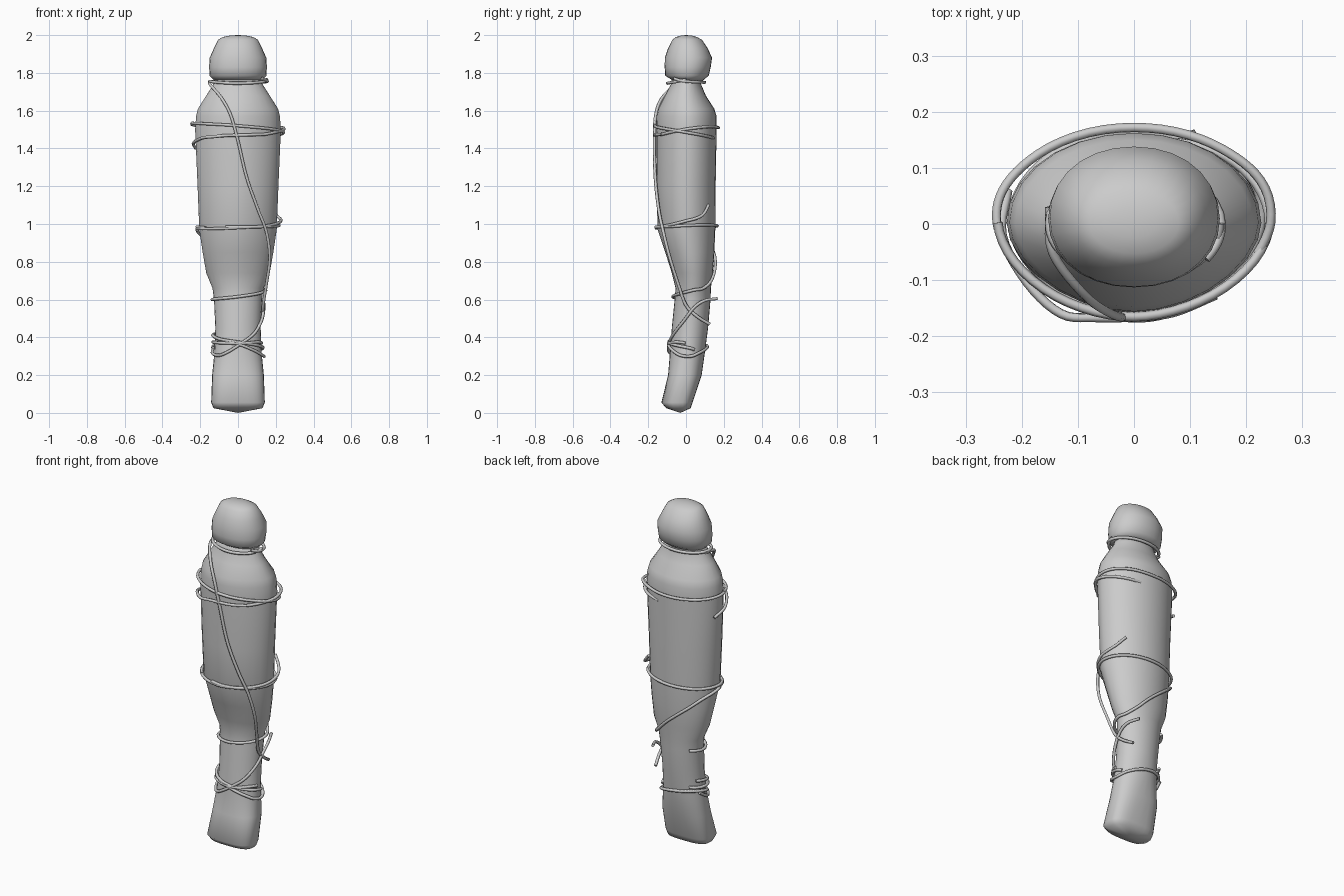
import bpy, math
from mathutils import Vector

SIDES = 28
# sections: z, half width, front y, back y, roundness front, roundness back
BODY = [
    (0.025, 0.13, -0.105, 0.025, 3.0, 3.0),
    (0.055, 0.142, -0.13, 0.035, 3.0, 3.0),
    (0.20, 0.137, -0.095, 0.083, 2.4, 2.5),
    (0.32, 0.125, -0.085, 0.10, 2.0, 2.1),
    (0.45, 0.12, -0.075, 0.117, 1.9, 2.0),
    (0.60, 0.127, -0.06, 0.13, 1.9, 2.0),
    (0.66, 0.135, -0.055, 0.132, 1.8, 2.0),
    (0.74, 0.168, -0.075, 0.142, 1.8, 2.0),
    (0.85, 0.187, -0.11, 0.15, 1.8, 2.0),
    (0.97, 0.205, -0.15, 0.155, 1.8, 2.0),
    (1.20, 0.214, -0.157, 0.157, 1.8, 2.0),
    (1.50, 0.227, -0.158, 0.162, 1.8, 2.0),
    (1.57, 0.222, -0.156, 0.162, 1.8, 2.0),
    (1.61, 0.212, -0.148, 0.15, 1.8, 2.0),
    (1.68, 0.168, -0.112, 0.105, 1.9, 2.0),
    (1.74, 0.13, -0.08, 0.08, 2.0, 2.0),
    (1.79, 0.115, -0.07, 0.075, 2.0, 2.0),
]
HEAD = [
    (1.76, 0.125, -0.07, 0.09, 2.0, 2.0),
    (1.785, 0.15, -0.11, 0.12, 2.1, 2.1),
    (1.83, 0.153, -0.113, 0.131, 2.1, 2.1),
    (1.88, 0.15, -0.112, 0.138, 2.1, 2.1),
    (1.93, 0.128, -0.095, 0.115, 2.1, 2.1),
    (1.975, 0.106, -0.073, 0.085, 2.1, 2.1),
    (1.99, 0.08, -0.053, 0.058, 2.0, 2.0),
    (1.998, 0.04, -0.025, 0.03, 2.0, 2.0),
]


def point(sec, deg, off=0.0):
    z, a, yf, yb, pf, pb = sec
    c, s = math.cos(math.radians(deg)), math.sin(math.radians(deg))
    e = 2 / (pf if s < 0 else pb)
    x = math.copysign(abs(c) ** e, c) * (a + off)
    y = math.copysign(abs(s) ** e, s) * ((yb - yf) / 2 + off)
    return Vector((x, (yf + yb) / 2 + y, z))


def section_at(z):
    for lo, hi in zip(BODY, BODY[1:]):
        if lo[0] <= z <= hi[0]:
            t = (z - lo[0]) / (hi[0] - lo[0])
            return [p + (q - p) * t for p, q in zip(lo, hi)]
    return BODY[-1]


def loft(name, secs, bottom, top):
    verts = [point(s, 360 * i / SIDES) for s in secs for i in range(SIDES)]
    faces = []
    for r in range(len(secs) - 1):
        for i in range(SIDES):
            j = (i + 1) % SIDES
            a, b = r * SIDES, (r + 1) * SIDES
            faces.append((a + i, a + j, b + j, b + i))
    n, last = len(verts), (len(secs) - 1) * SIDES
    verts += [Vector(bottom), Vector(top)]
    for i in range(SIDES):
        j = (i + 1) % SIDES
        faces.append((n, j, i))
        faces.append((n + 1, last + i, last + j))
    me = bpy.data.meshes.new(name)
    me.from_pydata(verts, [], faces)
    ob = bpy.data.objects.new(name, me)
    bpy.context.collection.objects.link(ob)
    for p in me.polygons:
        p.use_smooth = True
    return ob


def spline(keys, steps):
    """Catmull-Rom through vectors"""
    k = [Vector(v) for v in keys]
    k = [k[0] * 2 - k[1]] + k + [k[-1] * 2 - k[-2]]
    out = []
    for i in range(1, len(k) - 2):
        for s in range(steps):
            t = s / steps
            p0, p1, p2, p3 = k[i - 1:i + 3]
            out.append(0.5 * (2 * p1 + (p2 - p0) * t + (2 * p0 - 5 * p1 + 4 * p2 - p3) * t * t
                              + (3 * p1 - p0 - 3 * p2 + p3) * t ** 3))
    return out + [k[-2]]


def rope(name, pts):
    cu = bpy.data.curves.new(name, 'CURVE')
    cu.dimensions = '3D'
    cu.bevel_depth = 0.0085
    cu.bevel_resolution = 1
    cu.use_fill_caps = True
    sp = cu.splines.new('POLY')
    sp.points.add(len(pts) - 1)
    for p, v in zip(sp.points, pts):
        p.co = (*v, 1)
    sp.use_smooth = True
    bpy.context.collection.objects.link(bpy.data.objects.new(name, cu))


def wrap(name, keys):
    """keys: angle (0 right, -90 front, 90 back), height, gap from the body"""
    rope(name, [point(section_at(z), d, off) for d, z, off in spline(keys, 7)])


# wrapped body and head
loft("wrapped_body", BODY, (0, -0.03, 0.0), (0, 0, 1.79))
loft("head", HEAD, (0, 0.01, 1.76), (0, 0, 2.0))

# neck rope running down the front into the long rope
wrap("neck_rope", [(-35, 1.77, .035), (0, 1.755, .03), (90, 1.75, .02), (180, 1.755, .025),
                   (225, 1.75, .02), (270, 1.745, .02), (325, 1.752, .025), (360, 1.765, .03)])
rope("long_rope", spline([(-0.15, 0.03, 1.75), (-0.145, -0.05, 1.735), (-0.09, -0.125, 1.67),
                          (-0.04, -0.16, 1.58), (0, -0.167, 1.44), (0.045, -0.163, 1.25),
                          (0.105, -0.145, 1.08), (0.15, -0.12, 0.96), (0.168, -0.085, 0.82),
                          (0.15, -0.04, 0.68), (0.133, 0.0, 0.57), (0.13, 0.06, 0.51),
                          (0.11, 0.125, 0.47)], 5))

# chest ropes
wrap("chest_rope_upper", [(180, 1.535, .018), (225, 1.53, .013), (270, 1.52, .008), (315, 1.505, .01),
                          (360, 1.485, .015), (400, 1.465, .008), (430, 1.455, -.006)])
wrap("chest_rope_back", [(-50, 1.475, .008), (-15, 1.495, .012), (20, 1.51, .022), (50, 1.515, .014),
                         (90, 1.51, .010), (135, 1.515, .014), (165, 1.525, .022), (185, 1.53, .018)])
rope("chest_rope_lower", spline([(-0.225, 0.06, 1.40), (-0.235, -0.02, 1.43), (-0.19, -0.105, 1.455),
                                 (-0.13, -0.16, 1.462), (-0.07, -0.167, 1.468), (0.0, -0.166, 1.47),
                                 (0.07, -0.158, 1.472), (0.146, -0.127, 1.475)], 5))

# waist ropes, the second spiralling down the back to the shin
wrap("waist_rope", [(-180, 0.975, .012), (-135, 0.975, .010), (-90, 0.98, .009), (-45, 0.99, .010),
                    (-10, 1.01, .018), (25, 1.04, .025), (45, 1.10, .012)])
wrap("waist_rope_back", [(-110, 0.985, .009), (-50, 0.985, .010), (0, 0.992, .012), (45, 0.995, .010),
                         (90, 0.99, .010), (135, 0.985, .010), (180, 0.985, .012), (215, 0.98, .008)])
wrap("spiral_rope", [(185, 0.97, .012), (150, 0.93, .010), (120, 0.86, .010), (90, 0.78, .010),
                     (60, 0.70, .012), (30, 0.66, .012), (0, 0.65, .014), (-45, 0.63, .014),
                     (-90, 0.615, .011), (-135, 0.605, .009), (-180, 0.60, .010), (-225, 0.605, .008)])

# shin ropes
rope("shin_tail", spline([(0.10, 0.165, 0.605), (0.13, 0.10, 0.595), (0.137, 0.045, 0.56),
                          (0.125, -0.01, 0.49), (0.085, -0.065, 0.42), (0.02, -0.09, 0.37),
                          (-0.05, -0.09, 0.325), (-0.10, -0.06, 0.305), (-0.135, 0.0, 0.315),
                          (-0.13, 0.06, 0.35)], 5))
wrap("ankle_rope_upper", [(150, 0.42, .010), (185, 0.41, .012), (225, 0.39, .010), (270, 0.375, .010),
                          (315, 0.36, .010), (360, 0.345, .008), (380, 0.335, .003)])
wrap("ankle_rope_middle", [(130, 0.38, .003), (180, 0.375, .010), (270, 0.368, .012), (320, 0.375, .010),
                           (350, 0.37, .004)])
wrap("ankle_rope_lower", [(-120, 0.38, .010), (-90, 0.365, .011), (-50, 0.33, .010), (-20, 0.305, .012),
                          (10, 0.30, .012), (40, 0.32, .010), (90, 0.35, .010), (140, 0.36, .010),
                          (190, 0.345, .010)])
